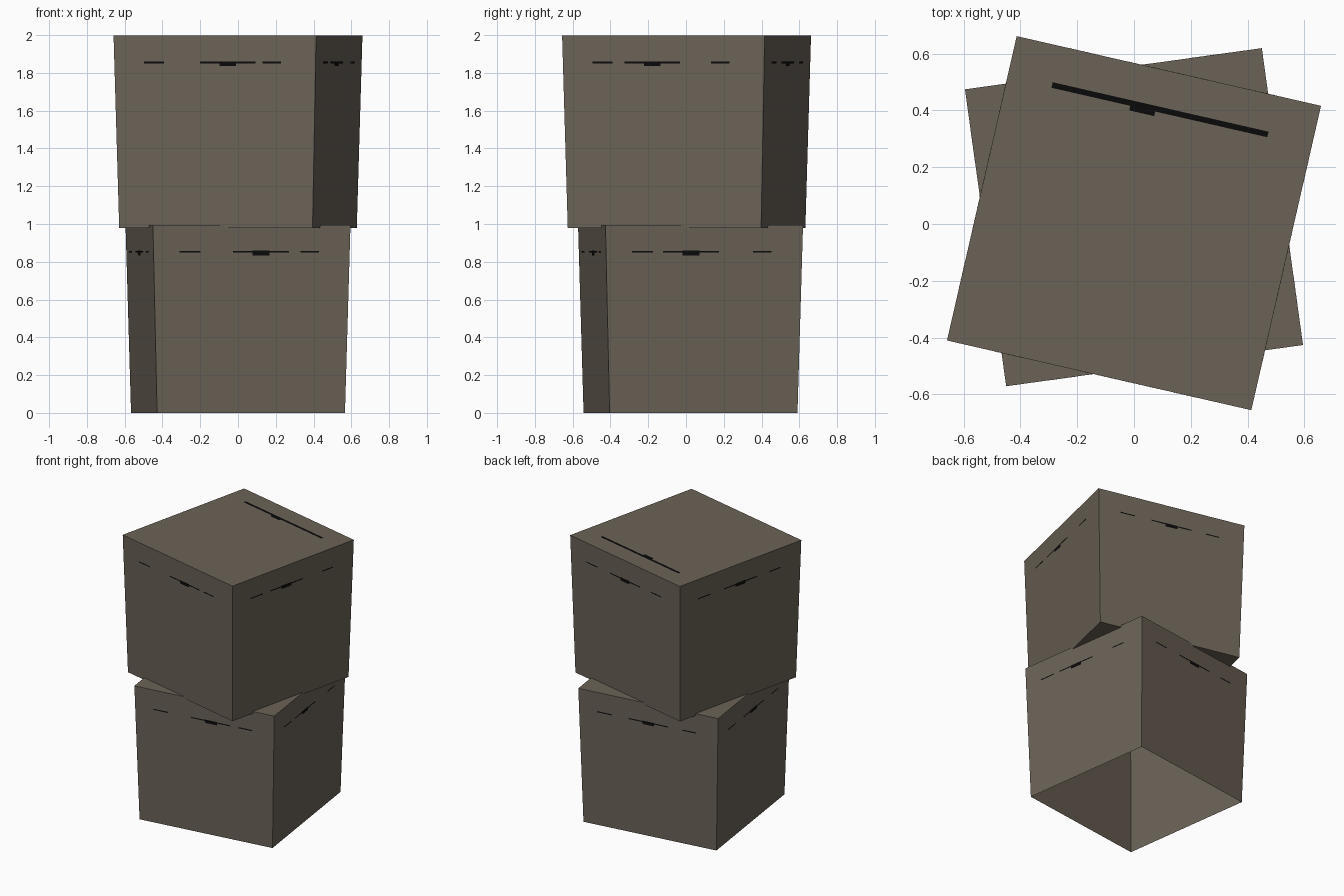
import bpy, bmesh, math
from mathutils import Matrix, Vector

if "Cube" in bpy.data.objects:
    bpy.data.objects.remove(bpy.data.objects["Cube"])


def material(name, rgb):
    m = bpy.data.materials.new(name)
    m.diffuse_color = (*rgb, 1)
    m.use_nodes = True
    m.node_tree.nodes["Principled BSDF"].inputs["Base Color"].default_value = m.diffuse_color
    return m


body = material("grey brown", (0.148, 0.124, 0.096))
ink = material("black", (0.003, 0.003, 0.003))


def add_object(name, bm, mat):
    mesh = bpy.data.meshes.new(name)
    bm.to_mesh(mesh)
    bm.free()
    mesh.materials.append(mat)
    ob = bpy.data.objects.new(name, mesh)
    bpy.context.collection.objects.link(ob)
    return ob


def plate(bm, centre, right, up, w, h):
    corners = [(-w, -h), (w, -h), (w, h), (-w, h)]
    bm.faces.new([bm.verts.new(centre + right * a / 2 + up * b / 2) for a, b in corners])


def crate(name, z0, z1, bottom, top, angle, cy, open_bottom, top_mark, blobs):
    place = Matrix.Translation((0, cy, 0)) @ Matrix.Rotation(math.radians(angle), 4, 'Z')
    # tapered box, wider at the top
    bm = bmesh.new()
    bmesh.ops.create_cube(bm, size=2)
    for v in bm.verts:
        r, z = (top, z1) if v.co.z > 0 else (bottom, z0)
        v.co = (v.co.x * r, v.co.y * r, z)
    if open_bottom:
        low = [f for f in bm.faces if f.normal.z < -0.9]
        bmesh.ops.delete(bm, geom=low, context='FACES_ONLY')
    bm.transform(place)
    add_object(name, bm, body)

    # thin dark streak with a blot near the upper rim of every side
    bm = bmesh.new()
    zs = z1 - 0.143
    t = (zs - z0) / (z1 - z0)
    dist = bottom + (top - bottom) * t + 0.003
    for i, blob in enumerate(blobs):
        spin = Matrix.Rotation(i * math.pi / 2, 3, 'Z')
        right = spin @ Vector((1, 0, 0))
        out = spin @ Vector((0, -1, 0))
        up = (Vector((0, 0, z1 - z0)) + out * (top - bottom)).normalized()
        base = out * dist + Vector((0, 0, zs))
        plate(bm, base + right * blob - up * 0.006, right, up, 0.09, 0.025)
        for c, w in ((-0.33, 0.11), (blob, 0.3), (0.31, 0.1)):
            plate(bm, base + right * c + out * 0.001, right, up, w, 0.008)
    # matching streak on the lid
    if top_mark:
        x, y = Vector((1, 0, 0)), Vector((0, 1, 0))
        base = Vector((0, top - 0.14, z1 + 0.001))
        plate(bm, base, x, y, 0.78, 0.02)
        plate(bm, base + Vector((-0.06, -0.014, 0.0005)), x, y, 0.09, 0.025)
    bm.transform(place)
    add_object(name + "_marks", bm, ink)


crate("lower_crate", 0, 0.995, 0.502, 0.528, 7.9, 0.024, True, False,
      (0.05, -0.07, 0.0, 0.0))
crate("upper_crate", 0.98, 1.998, 0.525, 0.55, -12.9, 0.003, False, True,
      (0.07, -0.06, 0.0, 0.0))
